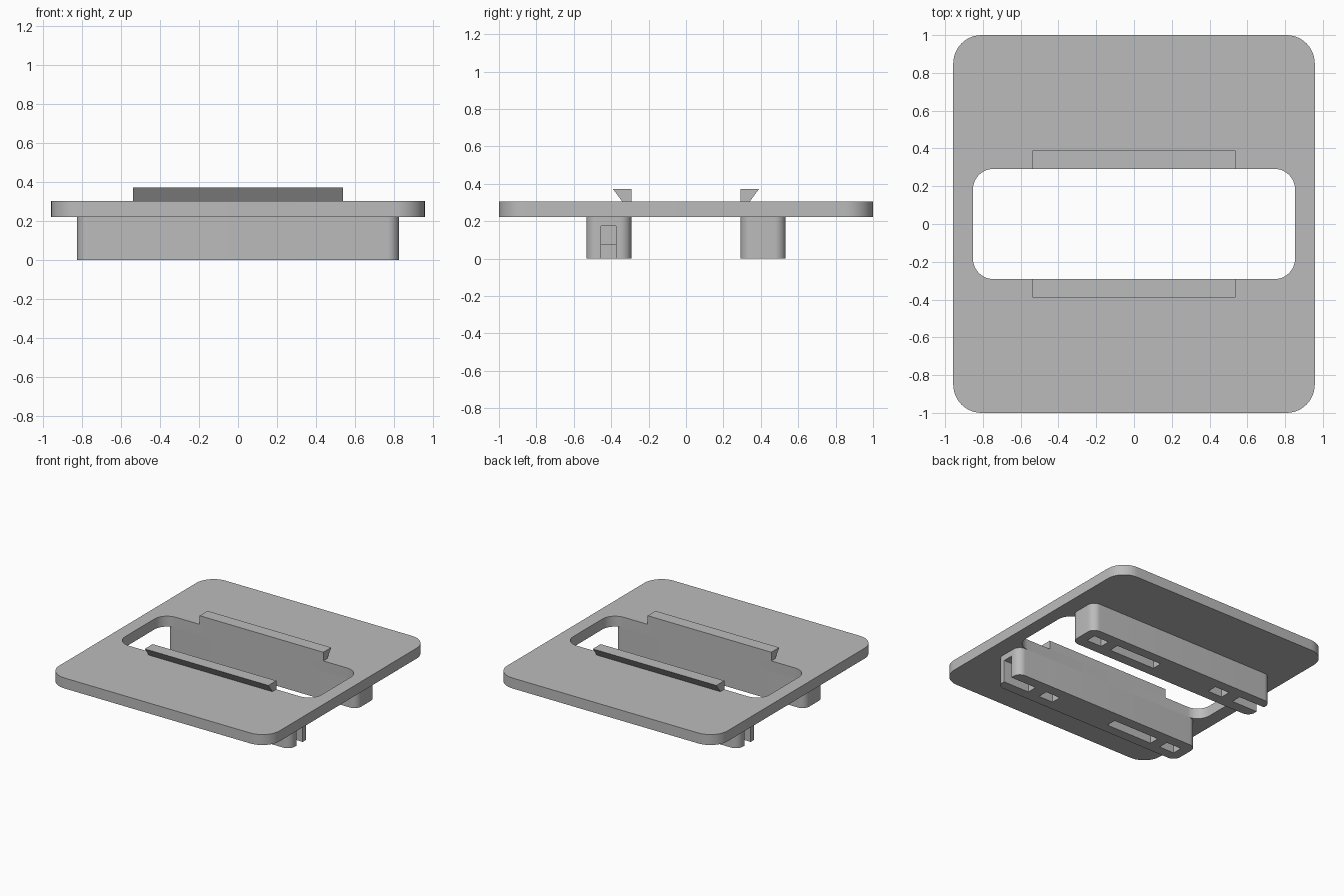
import bpy, bmesh, math

cube = bpy.data.objects.get("Cube")
if cube:
    bpy.data.objects.remove(cube, do_unlink=True)

grey = bpy.data.materials.new("plain grey")
grey.use_nodes = True
COLOUR = (0.5, 0.5, 0.5, 1)
grey.diffuse_color = COLOUR
grey.node_tree.nodes["Principled BSDF"].inputs["Base Color"].default_value = COLOUR


def rounded_outline(x0, x1, y0, y1, r, steps=12):
    """Rectangle outline with arc corners, counter-clockwise."""
    centres = [(x1 - r, y1 - r), (x0 + r, y1 - r), (x0 + r, y0 + r), (x1 - r, y0 + r)]
    return [(cx + r * math.cos(a), cy + r * math.sin(a))
            for k, (cx, cy) in enumerate(centres)
            for a in [(k + i / steps) * math.pi / 2 for i in range(steps + 1)]]


def extrude(name, points, offset):
    """Solid made by sweeping a flat 3D outline along an offset."""
    bm = bmesh.new()
    face = bm.faces.new([bm.verts.new(p) for p in points])
    moved = bmesh.ops.extrude_face_region(bm, geom=[face])["geom"]
    verts = [v for v in moved if isinstance(v, bmesh.types.BMVert)]
    bmesh.ops.translate(bm, verts=verts, vec=offset)
    bmesh.ops.recalc_face_normals(bm, faces=bm.faces)
    mesh = bpy.data.meshes.new(name)
    bm.to_mesh(mesh)
    bm.free()
    mesh.materials.append(grey)
    obj = bpy.data.objects.new(name, mesh)
    bpy.context.collection.objects.link(obj)
    return obj


def slab(name, x0, x1, y0, y1, z0, z1, r):
    outline = [(x, y, z0) for x, y in rounded_outline(x0, x1, y0, y1, r)]
    return extrude(name, outline, (0, 0, z1 - z0))


def box(name, x0, x1, y0, y1, z0, z1):
    return extrude(name, [(x0, y0, z0), (x1, y0, z0), (x1, y1, z0), (x0, y1, z0)],
                   (0, 0, z1 - z0))


def carve(target, cutters):
    """Cut the helpers out of the target, then drop them."""
    for cutter in cutters:
        cutter.hide_render = True
        mod = target.modifiers.new("cut", 'BOOLEAN')
        mod.operation = 'DIFFERENCE'
        mod.solver = 'EXACT'
        mod.object = cutter
    graph = bpy.context.evaluated_depsgraph_get()
    mesh = bpy.data.meshes.new_from_object(target.evaluated_get(graph))
    target.modifiers.clear()
    target.data = mesh
    for cutter in cutters:
        bpy.data.objects.remove(cutter, do_unlink=True)


def smooth(obj):
    bpy.ops.object.select_all(action='DESELECT')
    obj.select_set(True)
    bpy.context.view_layer.objects.active = obj
    bpy.ops.object.shade_smooth_by_angle(angle=math.radians(30))


BLOCK_TOP, PLATE_TOP, HOOK_TOP = 0.222, 0.304, 0.372
INNER, OUTER = 0.292, 0.533

# Plate with the rounded opening
plate = slab("plate", -0.957, 0.957, -1, 1, BLOCK_TOP, PLATE_TOP, 0.15)
carve(plate, [slab("opening_cutter", -0.853, 0.853, -INNER, INNER, 0.1, 0.4, 0.11)])
smooth(plate)

# Front block: bottom slots joined in pairs by tunnels above short bridges
block = slab("front_block", -0.825, 0.825, -OUTER, -INNER, 0, BLOCK_TOP, 0.06)
SLOTS = [(0.60, 0.9), (0.375, 0.50), (-0.535, -0.135), (-0.75, -0.62)]
TUNNELS = [(0.375, 0.9), (-0.75, -0.135)]
cutters = []
for tunnel, pair in zip(TUNNELS, (SLOTS[:2], SLOTS[2:])):
    cutter = box("tunnel_cutter", *tunnel, -0.455, -0.375, 0.075, 0.175)
    cutters.append(cutter)
    cutters += [box("slot_cutter", *s, -0.455, -0.375, -0.05, 0.175) for s in pair]
carve(block, cutters)
smooth(block)

# Front hook: bar with an outward sloping lip
profile = [(-INNER, PLATE_TOP), (-INNER, HOOK_TOP), (-0.39, HOOK_TOP), (-0.34, PLATE_TOP)]
hook = extrude("front_hook", [(-0.537, y, z) for y, z in profile], (1.074, 0, 0))

# Back parts are the front ones turned half way round
for part in (block, hook):
    twin = part.copy()
    twin.name = part.name.replace("front", "back")
    twin.rotation_euler.z = math.pi
    bpy.context.collection.objects.link(twin)
